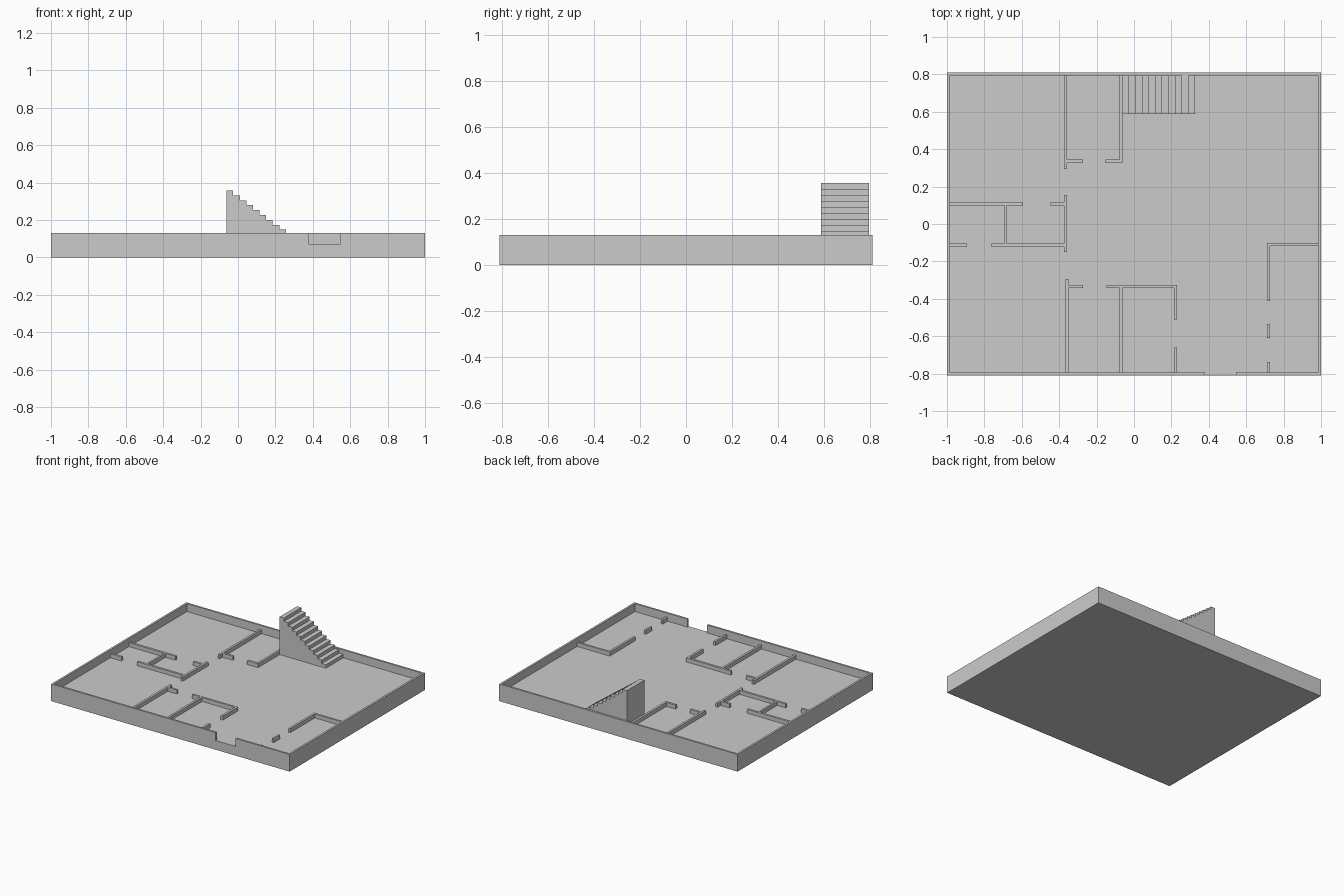
import bpy, bmesh
from mathutils import Vector

if "Cube" in bpy.data.objects:
    bpy.data.objects.remove(bpy.data.objects["Cube"])

FLOOR, RIM, WALL_TOP = 0.07, 0.13, 0.10
X, Y, T = 1.0, 0.81, 0.015          # outer half sizes, outer wall thickness
XI, YI = X - T, Y - T


def prism(name, points, offset):
    """Extrude a closed outline of 3D points along offset."""
    bm = bmesh.new()
    face = bm.faces.new([bm.verts.new(p) for p in points])
    new = bmesh.ops.extrude_face_region(bm, geom=[face])["geom"]
    verts = [g for g in new if isinstance(g, bmesh.types.BMVert)]
    bmesh.ops.translate(bm, verts=verts, vec=Vector(offset))
    bmesh.ops.recalc_face_normals(bm, faces=bm.faces)
    mesh = bpy.data.meshes.new(name)
    bm.to_mesh(mesh)
    bm.free()
    obj = bpy.data.objects.new(name, mesh)
    bpy.context.collection.objects.link(obj)
    return obj


def box(name, x0, x1, y0, y1, z0, z1):
    pts = [(x0, y0, z0), (x1, y0, z0), (x1, y1, z0), (x0, y1, z0)]
    return prism(name, pts, (0, 0, z1 - z0))


# Floor slab with raised rim: block hollowed by a room outline that includes the doorway
shell = box("floor_and_outer_walls", -X, X, -Y, Y, 0, RIM)
room = [(-XI, -YI), (0.38, -YI), (0.38, -1), (0.545, -1), (0.545, -YI),
        (XI, -YI), (XI, YI), (-XI, YI)]
cutter = prism("room_cutter", [(x, y, FLOOR) for x, y in room], (0, 0, 0.2))
cutter.hide_render = True
cutter.display_type = 'WIRE'
mod = shell.modifiers.new("hollow", 'BOOLEAN')
mod.operation, mod.solver, mod.object = 'DIFFERENCE', 'EXACT', cutter
bpy.context.view_layer.objects.active = shell
bpy.ops.object.modifier_apply(modifier=mod.name)
bpy.data.objects.remove(cutter)

# Low partition walls: name, x0, x1, y0, y1
partitions = [
    # back room
    ("back_room_left_wall", -0.374, -0.358, 0.294, YI),
    ("back_room_front_wall_left", -0.358, -0.273, 0.327, 0.344),
    ("back_room_front_wall_right", -0.152, -0.077, 0.327, 0.344),
    ("back_room_right_wall", -0.077, -0.061, 0.327, YI),
    # left rooms
    ("left_room_back_wall", -XI, -0.594, 0.1, 0.117),
    ("left_room_back_wall_end", -0.446, -0.374, 0.1, 0.117),
    ("left_room_right_wall", -0.374, -0.358, -0.15, 0.155),
    ("left_room_divider", -0.692, -0.678, -0.105, 0.1),
    ("left_room_front_wall", -0.762, -0.374, -0.122, -0.105),
    ("left_room_front_wall_end", -XI, -0.893, -0.122, -0.105),
    # front rooms
    ("front_room_left_wall", -0.366, -0.349, -YI, -0.294),
    ("front_room_back_wall_left", -0.349, -0.273, -0.343, -0.327),
    ("front_room_back_wall_right", -0.147, 0.23, -0.343, -0.327),
    ("front_room_divider", -0.077, -0.061, -YI, -0.343),
    ("front_room_right_wall", 0.213, 0.23, -0.511, -0.343),
    ("front_room_right_wall_end", 0.213, 0.23, -YI, -0.66),
    # corner room
    ("corner_room_back_wall", 0.711, XI, -0.118, -0.102),
    ("corner_room_left_wall", 0.711, 0.727, -0.412, -0.118),
    ("corner_room_left_pier", 0.711, 0.727, -0.61, -0.535),
    ("corner_room_left_wall_end", 0.711, 0.727, -YI, -0.738),
]
for name, x0, x1, y0, y1 in partitions:
    box(name, x0, x1, y0, y1, FLOOR, WALL_TOP)

# Solid staircase: stepped side profile extruded across its width
STEPS, RUN, RISE, SX = 11, 0.0352, 0.0261, -0.061
profile = [(SX, FLOOR)]
for i in range(STEPS):
    z = FLOOR + (STEPS - i) * RISE
    profile += [(SX + i * RUN, z), (SX + (i + 1) * RUN, z)]
profile.append((SX + STEPS * RUN, FLOOR))
prism("staircase", [(x, 0.587, z) for x, z in profile], (0, YI - 0.587, 0))
